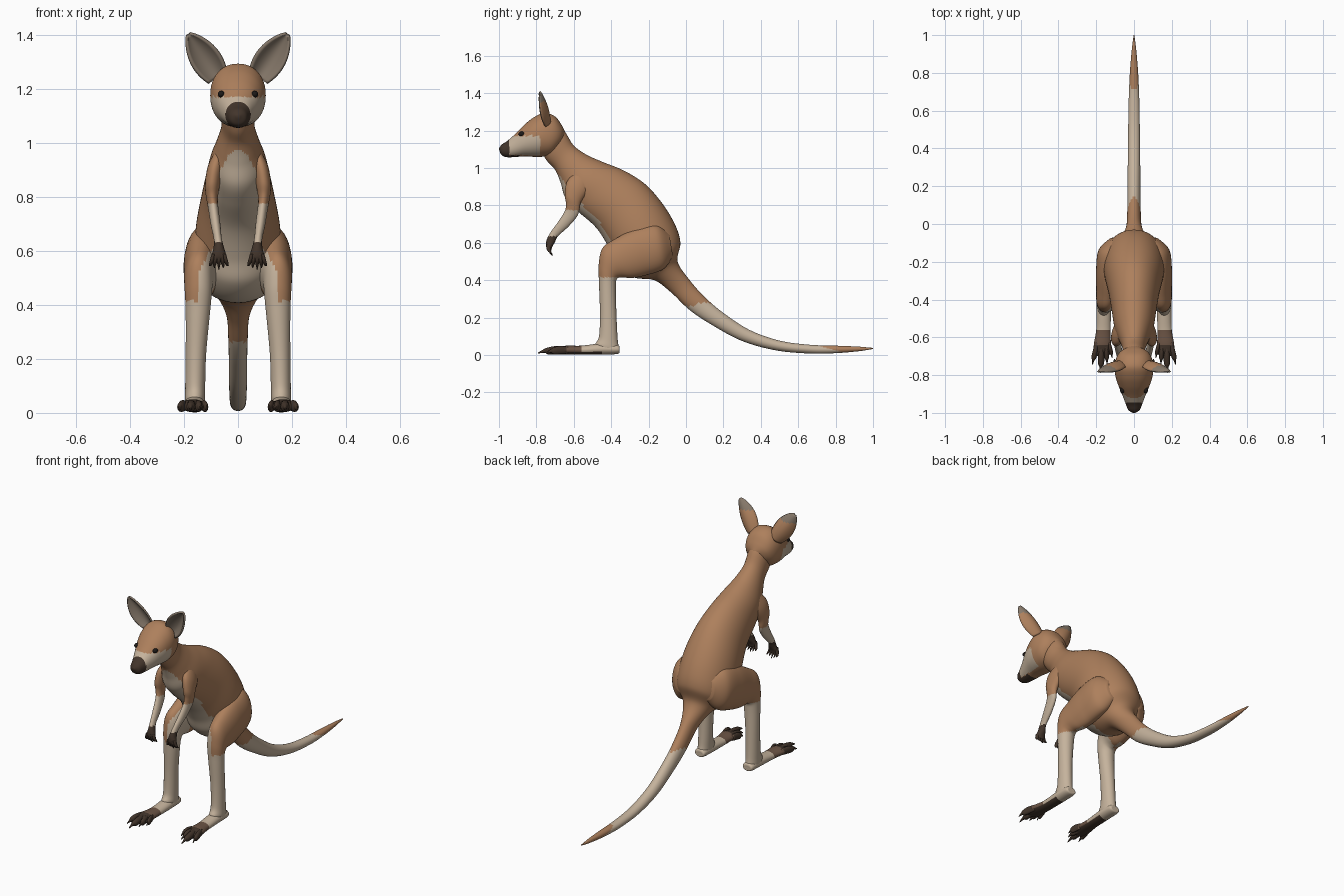
import bpy, bmesh, math
from mathutils import Vector


def mat(name, r, g, b):
    m = bpy.data.materials.new(name)
    m.diffuse_color = (r, g, b, 1)
    return m


brown = mat("fur brown", .42, .215, .108)
cream = mat("fur cream", .56, .45, .335)
dark = mat("dark paw", .055, .035, .024)
mid = mat("foot band brown", .15, .09, .06)
grey = mat("ear grey", .24, .19, .145)
black = mat("eye black", .012, .01, .009)
MATS = [brown, cream, dark, mid]
BROWN, CREAM, DARK, MID = range(4)


def spline(p0, p1, p2, p3, t):
    return [0.5 * (2 * b + (c - a) * t + (2 * a - 5 * b + 4 * c - d) * t * t
                   + (3 * b - a - 3 * c + d) * t ** 3)
            for a, b, c, d in zip(p0, p1, p2, p3)]


def loft(bm, secs, sides=32, steps=6, power=1.0):
    """Skin oval rings; section = top y,z, bottom y,z, centre x, half width."""
    n, rows = len(secs), []
    for i in range(n - 1):
        q = [secs[max(0, min(n - 1, i + k))] for k in (-1, 0, 1, 2)]
        rows += [spline(*q, s / steps) for s in range(steps)]
    rows.append(secs[-1])
    rings = []
    for ty, tz, by, bz, x, w in rows:
        ring = []
        for k in range(sides):
            a = 2 * math.pi * k / sides
            c, s = [math.copysign(abs(f) ** power, f) for f in (math.cos(a), math.sin(a))]
            ring.append(bm.verts.new((x + max(w, .001) * s,
                                      (ty + by) / 2 + (ty - by) / 2 * c,
                                      (tz + bz) / 2 + (tz - bz) / 2 * c)))
        rings.append(ring)
    for r0, r1 in zip(rings, rings[1:]):
        for k in range(sides):
            j = (k + 1) % sides
            bm.faces.new((r0[k], r0[j], r1[j], r1[k]))
    bm.faces.new(rings[0])
    bm.faces.new(rings[-1][::-1])


def finish(name, bm, rule, mirror=False, mats=MATS, recalc=True):
    if recalc:
        bmesh.ops.recalc_face_normals(bm, faces=bm.faces)
    bm.normal_update()
    for f in bm.faces:
        f.smooth = True
        f.material_index = rule(f.calc_center_median(), f.normal)
    me = bpy.data.meshes.new(name)
    bm.to_mesh(me)
    bm.free()
    for m in mats:
        me.materials.append(m)
    ob = bpy.data.objects.new(name, me)
    bpy.context.collection.objects.link(ob)
    if mirror:
        ob.modifiers.new("mirror", 'MIRROR').use_axis = (True, False, False)
    return ob


# Neck, torso and tail in one skin
bm = bmesh.new()
loft(bm, [(ty, tz, by, bz, 0, w) for ty, tz, by, bz, w in [
    (-.70, 1.25, -.78, 1.10, .065), (-.645, 1.19, -.745, 1.04, .062),
    (-.60, 1.12, -.70, .99, .062), (-.53, 1.07, -.67, .92, .08),
    (-.44, 1.03, -.645, .84, .103), (-.33, .985, -.58, .77, .117),
    (-.22, .915, -.48, .68, .135), (-.13, .815, -.41, .57, .155),
    (-.06, .70, -.37, .48, .162), (-.03, .60, -.28, .415, .145),
    (-.045, .50, -.17, .40, .085), (.02, .40, -.08, .335, .044),
    (.10, .31, .02, .24, .036), (.20, .225, .14, .16, .034),
    (.34, .134, .30, .075, .033), (.50, .077, .48, .025, .031),
    (.66, .055, .66, .008, .028), (.80, .05, .80, .01, .022),
    (.92, .045, .92, .02, .012), (1.0, .038, 1.0, .032, .002)]], 56, 8)


def body_rule(c, n):
    if c.y > -.08 and c.z < .42:                      # tail band
        up = (n.z + 1) / 2
        return CREAM if -.04 + .21 * up < c.y < .85 - .14 * up else BROWN
    if n.y < -.1 and c.z < .60 and c.y < -.25:        # groin
        return CREAM
    w = .078 * math.sqrt(max(0, min(1, (.975 - c.z) / .11)))
    return CREAM if (n.y < -.1 or n.z < -.3) and c.y < -.25 and abs(c.x) < w else BROWN


finish("body_and_tail", bm, body_rule)

# Head
bm = bmesh.new()
loft(bm, [(ty, tz, by, bz, 0, w) for ty, tz, by, bz, w in [
    (-1.0, 1.105, -.997, 1.09, .008), (-.985, 1.125, -.985, 1.068, .03),
    (-.955, 1.145, -.96, 1.058, .042), (-.91, 1.185, -.92, 1.058, .058),
    (-.86, 1.235, -.87, 1.062, .079), (-.81, 1.273, -.82, 1.06, .096),
    (-.755, 1.295, -.77, 1.06, .103), (-.70, 1.275, -.72, 1.07, .094),
    (-.665, 1.23, -.68, 1.11, .068), (-.645, 1.19, -.65, 1.15, .02)]], 48, 8, .92)


def head_rule(c, n):
    if c.y < -.945 or (c.z < 1.068 and c.y < -.89):
        return DARK
    return CREAM if c.y < -.78 and 1.07 < c.z < 1.172 else BROWN


finish("head", bm, head_rule)

# Eyes
bm = bmesh.new()
bmesh.ops.create_uvsphere(bm, u_segments=16, v_segments=10, radius=.016)
for v in bm.verts:
    v.co = Vector((v.co.x * .8, v.co.y * 1.1, v.co.z * .8)) + Vector((.062, -.879, 1.182))
finish("eyes", bm, lambda c, n: 0, True, [black])

# Ears: cupped leaves, grey inside and brown behind with grey tips
bm = bmesh.new()
base, tip, side = Vector((.075, -.745, 1.245)), Vector((.182, -.785, 1.402)), Vector((.82, 0, -.57))
U, V = 18, 12
grid = []
for i in range(U + 1):
    u = i / U
    w = max(.003, .05 * max(0, math.sin(math.pi * (.2 + .8 * u))) ** .7)
    row = []
    for j in range(V + 1):
        v = 2 * j / V - 1
        p = base.lerp(tip, u) + side * w * v
        p.y += (.018 - .035 * v * v) * w / .05
        row.append(bm.verts.new(p))
    grid.append(row)
for i in range(U):
    for j in range(V):
        f = bm.faces.new((grid[i][j], grid[i][j + 1], grid[i + 1][j + 1], grid[i + 1][j]))
        f.normal_update()
        if f.normal.y > 0:
            f.normal_flip()
ears = finish("ears", bm, lambda c, n: 2 if c.z > 1.355 else 0, True,
              [grey, brown, grey, grey], False)
sol = ears.modifiers.new("thickness", 'SOLIDIFY')
sol.thickness, sol.offset, sol.material_offset = .01, -1, 1

# Hind legs: thigh bending at the knee into the shank
bm = bmesh.new()
loft(bm, [(-.09, .65, -.07, .53, .09, .04), (-.16, .695, -.12, .46, .12, .068),
          (-.27, .675, -.22, .425, .132, .069), (-.38, .62, -.29, .412, .139, .062),
          (-.447, .57, -.345, .415, .146, .054), (-.467, .48, -.37, .405, .147, .05),
          (-.465, .38, -.375, .36, .149, .045), (-.46, .22, -.372, .22, .156, .038),
          (-.465, .10, -.365, .08, .159, .037), (-.485, .055, -.357, .03, .16, .037),
          (-.46, .02, -.37, .015, .16, .03)], 36, 8)


def leg_rule(c, n):
    if c.z < .415:
        return CREAM
    edge = min(.145, .09 + (.62 - c.z) * .6)
    return CREAM if c.y < -.33 and c.x < edge and (n.y < -.1 or n.x < -.3) else BROWN


finish("hind_legs", bm, leg_rule, True)

# Hind feet with toes: start x, end x, end y, radius
bm = bmesh.new()
loft(bm, [(-.355, .03, -.355, .02, .16, .015), (-.365, .055, -.365, .006, .16, .034),
          (-.45, .062, -.45, .002, .16, .038), (-.56, .05, -.56, .002, .162, .038),
          (-.64, .05, -.64, .003, .168, .045), (-.69, .038, -.69, .006, .168, .04),
          (-.70, .03, -.70, .015, .168, .02)], 28, 6)
for x0, x1, y1, r in [(.132, .115, -.71, .011), (.15, .142, -.745, .013),
                      (.172, .176, -.79, .017), (.196, .22, -.745, .014)]:
    y0 = -.63
    secs = [(y0 + (y1 - y0) * t, z1, y0 + (y1 - y0) * t, z0, x0 + (x1 - x0) * t, r * k)
            for t, z1, z0, k in [(0, .045, .008, .8), (.4, .048, .004, 1), (.68, .04, .004, .95),
                                 (.78, .034, .012, .5), (1, .014, .008, .1)]]
    loft(bm, secs, 12, 4)


def foot_rule(c, n):
    if c.y < -.635 or (n.z < -.6 and c.y < -.45):
        return DARK
    return MID if c.y < -.565 else CREAM


finish("hind_feet", bm, foot_rule, True)

# Forelegs with hands
bm = bmesh.new()
loft(bm, [(-.58, .99, -.49, .94, .06, .025), (-.635, .93, -.52, .88, .083, .031),
          (-.648, .86, -.56, .82, .095, .027), (-.642, .81, -.57, .775, .096, .021),
          (-.648, .77, -.583, .74, .091, .019), (-.685, .71, -.63, .685, .083, .018),
          (-.725, .655, -.685, .635, .075, .015), (-.745, .615, -.70, .605, .071, .02),
          (-.748, .58, -.715, .578, .071, .028), (-.738, .56, -.72, .56, .071, .02)], 24, 6)
for i in range(5):
    d = (i - 2) / 2
    x0, x1, z1 = .071 + .02 * d, .071 + .032 * d, .53 + .014 * abs(d)
    loft(bm, [(-.748, .59, -.724, .588, x0, .007), (-.745, .565, -.722, .562, (x0 + x1) / 2, .008),
              (-.732, .548, -.718, .546, x1, .005), (-.716, z1, -.713, z1, x1, .001)], 10, 4)
finish("forelegs", bm, lambda c, n: DARK if c.z < .635 else CREAM if c.z < .775 else BROWN, True)
